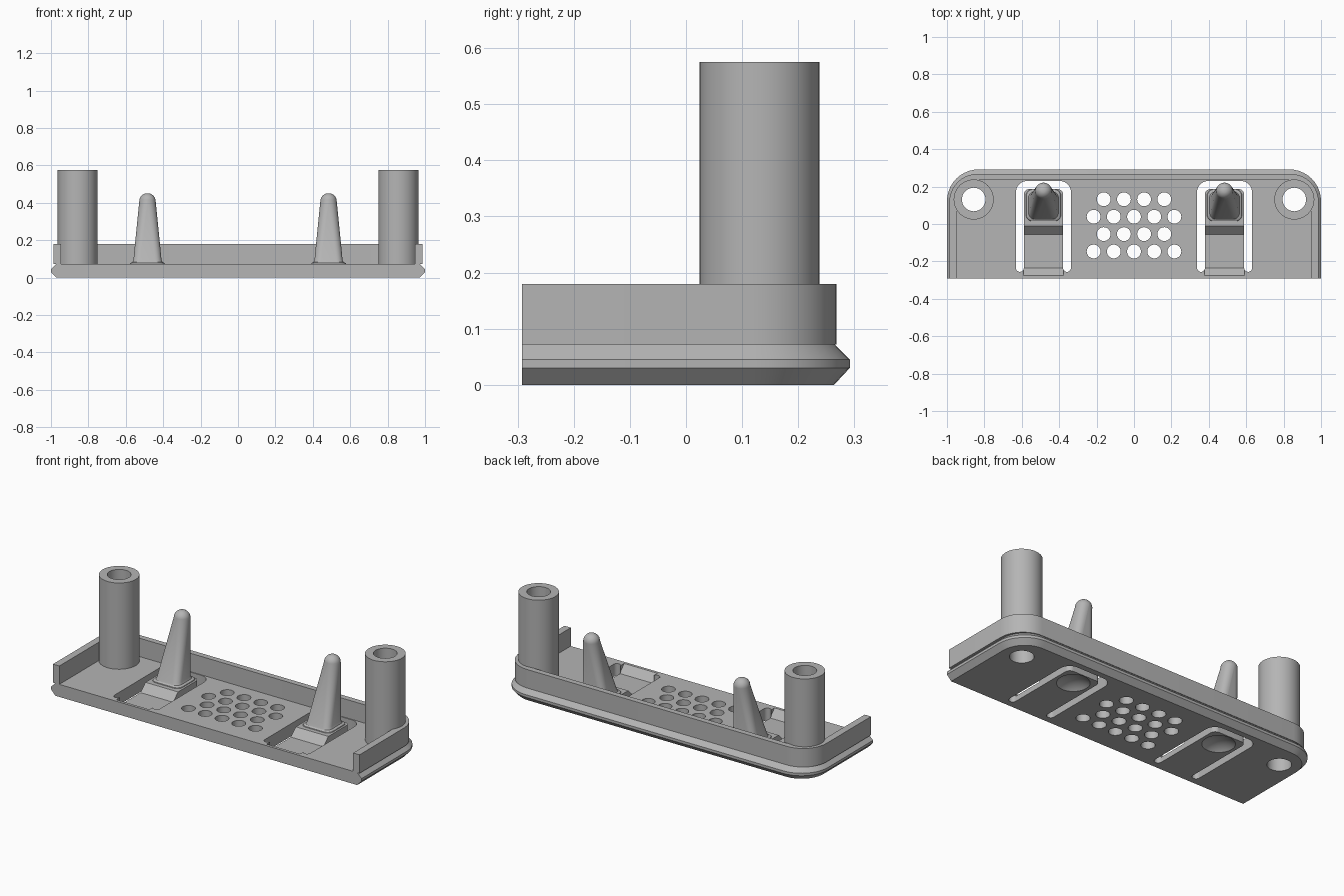
import bpy, bmesh
from math import pi, sin, cos, radians

if "Cube" in bpy.data.objects:
    bpy.data.objects.remove(bpy.data.objects["Cube"])

grey = bpy.data.materials.new("light grey plastic")
grey.use_nodes = True
colour = (0.46, 0.46, 0.46, 1)
grey.diffuse_color = colour
grey.node_tree.nodes["Principled BSDF"].inputs["Base Color"].default_value = colour

FRONT, TOP = -0.292, 0.073          # front edge and plate thickness
ARM_X = 0.484                       # centre of each spring arm
BOSS_X, BOSS_Y = 0.857, 0.131


def arc(cx, cy, r, start, end, n=10):
    angles = [radians(start + (end - start) * i / n) for i in range(n + 1)]
    return [(cx + r * cos(a), cy + r * sin(a)) for a in angles]


def loft(name, rings, closed=False):
    """Skin a list of equal point rings; cap the ends, or join last to first."""
    bm = bmesh.new()
    loops = [[bm.verts.new(p) for p in ring] for ring in rings]
    pairs = list(zip(loops, loops[1:]))
    if closed:
        pairs.append((loops[-1], loops[0]))
    else:
        bm.faces.new(loops[0])
        bm.faces.new(loops[-1])
    for a, b in pairs:
        for i in range(len(a)):
            j = (i + 1) % len(a)
            bm.faces.new((a[i], a[j], b[j], b[i]))
    bmesh.ops.recalc_face_normals(bm, faces=bm.faces)
    mesh = bpy.data.meshes.new(name)
    bm.to_mesh(mesh)
    bm.free()
    mesh.materials.append(grey)
    obj = bpy.data.objects.new(name, mesh)
    bpy.context.collection.objects.link(obj)
    return obj


def flat(points, z):
    return [(x, y, z) for x, y in points]


def prism(name, points, z0, z1):
    return loft(name, [flat(points, z0), flat(points, z1)])


def activate(obj):
    bpy.ops.object.select_all(action="DESELECT")
    obj.select_set(True)
    bpy.context.view_layer.objects.active = obj


def cut(obj, cutter):
    mod = obj.modifiers.new("cut", "BOOLEAN")
    mod.operation, mod.solver, mod.object = "DIFFERENCE", "EXACT", cutter
    activate(obj)
    bpy.ops.object.modifier_apply(modifier=mod.name)
    bpy.data.objects.remove(cutter)


def smooth(obj):
    activate(obj)
    bpy.ops.object.shade_smooth_by_angle(angle=radians(30))


def outline(hx, back, r):
    """Straight front edge, rounded back corners."""
    return ([(-hx, FRONT), (hx, FRONT)] + arc(hx - r, back - r, r, 0, 90)
            + arc(r - hx, back - r, r, 90, 180))


def rounded(cx, cy, hx, hy, r):
    pts = []
    for sx, sy, a in ((1, 1, 0), (-1, 1, 90), (-1, -1, 180), (1, -1, 270)):
        pts += arc(cx + sx * (hx - r), cy + sy * (hy - r), r, a, a + 90, 6)
    return pts


# Base plate with a pointed rim on the sides and back
wide, narrow = outline(1, 0.292, 0.17), outline(0.972, 0.264, 0.142)
plate = loft("base_plate", [flat(narrow, 0), flat(wide, 0.03),
                            flat(wide, 0.045), flat(narrow, TOP)])

# Staggered vent holes
for row in range(4):
    count = 4 + row % 2
    for i in range(count):
        x = (i - (count - 1) / 2) * 0.108
        cut(plate, prism("vent_cutter", arc(x, 0.132 - row * 0.093, 0.037, 0, 345, 23), -0.1, 0.2))

for side in (-1, 1):
    cx = side * ARM_X
    # Screw hole
    cut(plate, prism("screw_cutter", arc(side * BOSS_X, BOSS_Y, 0.063, 0, 352.5, 47), -0.1, 0.2))

    # U-shaped slot that frees the spring arm
    slot = (arc(0.126, -0.235, 0.021, 180, 360) + arc(0.087, 0.17, 0.06, 0, 90)
            + arc(-0.087, 0.17, 0.06, 90, 180) + arc(-0.126, -0.235, 0.021, 180, 360)
            + arc(-0.075, 0.157, 0.03, 180, 90) + arc(0.075, 0.157, 0.03, 90, 0))
    cut(plate, prism("slot_cutter", [(cx + x, y) for x, y in slot], -0.1, 0.2))

    # Thinned flexible part of the arm, sloped at both ends
    trough = [(-0.282, 0.08), (-0.235, 0.03), (-0.055, 0.03), (-0.003, 0.08)]
    cut(plate, loft("trough_cutter", [[(cx + dx, y, z) for y, z in trough] for dx in (-0.107, 0.107)]))

    # Shallow finger dimple under the arm
    dimple = [flat(arc(cx, 0.095, 0.14 * sin(t * pi / 32), 0, 348.75, 31), 0.14 * cos(t * pi / 32) - 0.11)
              for t in range(1, 17)]
    cut(plate, loft("dimple_cutter", dimple))
smooth(plate)

# Raised wall around the sides and back, open at the front
outer = outline(0.987, 0.268, 0.15)[1:] + [(-0.987, FRONT)]
inner = outline(0.946, 0.235, 0.115)[1:] + [(-0.946, FRONT)]
wall = prism("rim_wall", outer + inner[::-1], TOP - 0.001, 0.18)
smooth(wall)

for side, label in ((1, "left"), (-1, "right")):
    # Hollow screw post
    section = [(0.063, TOP - 0.002), (0.107, TOP - 0.002), (0.107, 0.575), (0.063, 0.575)]
    post = loft(label + "_screw_post",
                [flat(arc(side * BOSS_X, BOSS_Y, r, 0, 352.5, 47), z) for r, z in section], closed=True)
    smooth(post)

    # Leaning prong: flared foot, tapered shaft, domed tip
    cx = side * ARM_X
    rings = [flat(rounded(cx, 0.1, 0.095, 0.086, 0.035), TOP - 0.003),
             flat(rounded(cx, 0.1, 0.092, 0.084, 0.035), 0.077),
             flat(rounded(cx, 0.1, 0.08, 0.075, 0.035), 0.083),
             flat(rounded(cx, 0.101, 0.075, 0.071, 0.035), 0.095)]
    for t in range(8):
        a = t * pi / 16
        r = 0.044 * cos(a)
        rings.append(flat(rounded(cx, 0.177, r, r, r * 0.98), 0.407 + 0.044 * sin(a)))
    smooth(loft(label + "_prong", rings))
